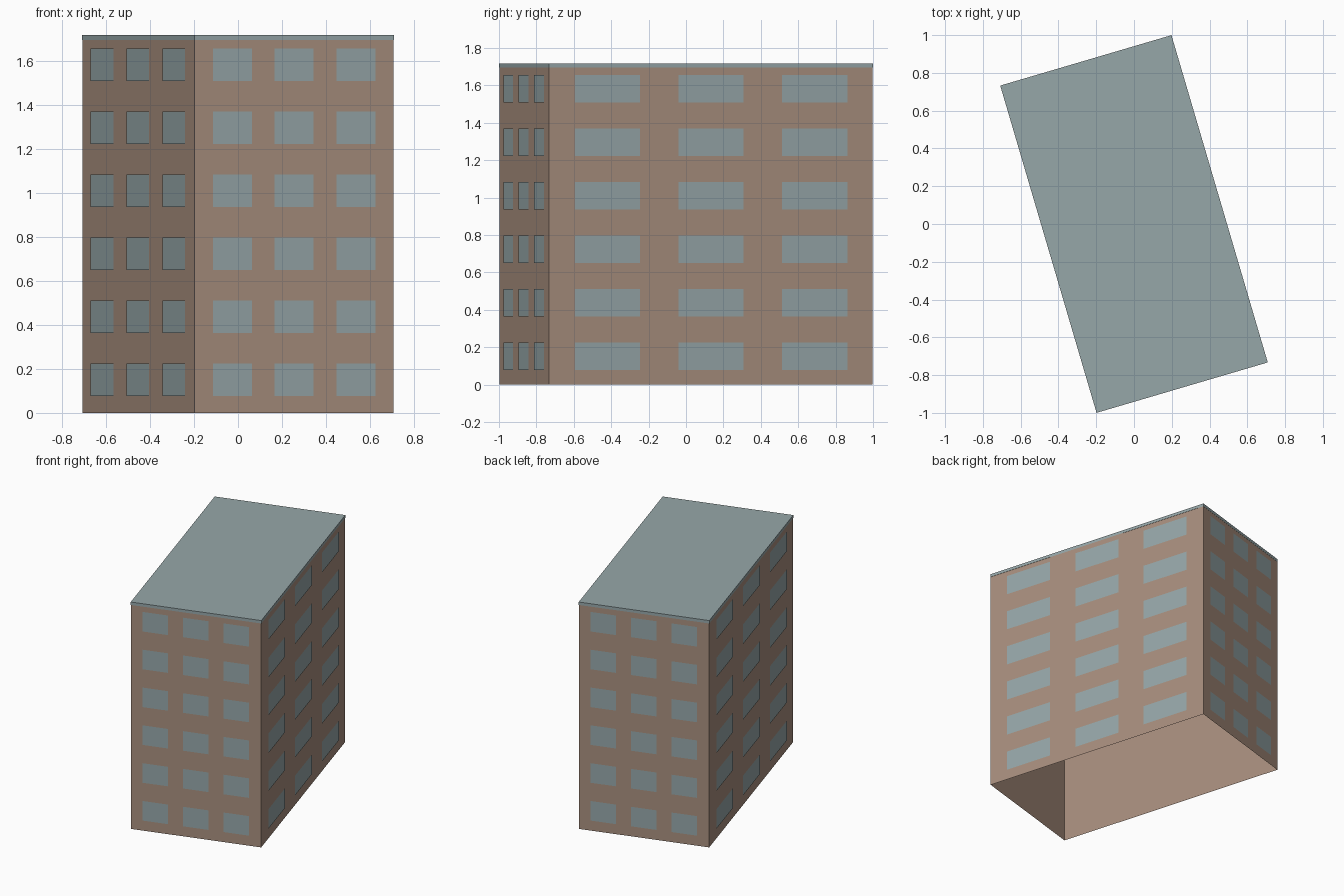
import bpy, bmesh, math
from mathutils import Matrix, Vector

cube = bpy.data.objects.get("Cube")
if cube:
    bpy.data.objects.remove(cube, do_unlink=True)


def material(name, rgb):
    m = bpy.data.materials.new(name)
    m.use_nodes = True
    m.diffuse_color = (*rgb, 1)
    m.node_tree.nodes["Principled BSDF"].inputs["Base Color"].default_value = (*rgb, 1)
    return m


BROWN = material("brown wall", (0.392, 0.273, 0.208))
GREY = material("blue grey", (0.305, 0.386, 0.395))

WIDTH, DEPTH, HEIGHT = 0.943, 1.804, 1.717
ROOF = 0.022
TURN = Matrix.Rotation(math.radians(16.4), 4, "Z")


def add_object(name, bm, mat):
    bm.transform(TURN)
    mesh = bpy.data.meshes.new(name)
    bm.to_mesh(mesh)
    bm.free()
    mesh.materials.append(mat)
    obj = bpy.data.objects.new(name, mesh)
    bpy.context.collection.objects.link(obj)


def block(z0, z1, grow=0.0):
    bm = bmesh.new()
    bmesh.ops.create_cube(bm, size=1)
    bmesh.ops.scale(bm, vec=(WIDTH + grow, DEPTH + grow, z1 - z0), verts=bm.verts)
    bmesh.ops.translate(bm, vec=(0, 0, (z0 + z1) / 2), verts=bm.verts)
    return bm


# Wall shell, open at the bottom and covered by the roof slab
bm = block(0, HEIGHT - ROOF)
caps = [f for f in bm.faces if abs(f.normal.z) > 0.5]
bmesh.ops.delete(bm, geom=caps, context="FACES_ONLY")
add_object("walls", bm, BROWN)

# Roof slab
add_object("roof", block(HEIGHT - ROOF, HEIGHT, 0.002), GREY)


# Window panes: three columns and six storeys on each wall
def windows(name, length, offset, angle, pane, pitch):
    bm = bmesh.new()
    spin = Matrix.Rotation(angle, 3, "Z")
    for storey in range(6):
        z = 0.077 + storey * HEIGHT / 6
        for column in (-1, 0, 1):
            x = column * pitch * length
            w = pane * length / 2
            corners = [(x - w, z), (x + w, z), (x + w, z + 0.148), (x - w, z + 0.148)]
            bm.faces.new([bm.verts.new(spin @ Vector((u, -offset - 0.003, v)))
                          for u, v in corners])
    add_object(name, bm, GREY)


for side, angle in (("front", 0), ("back", math.pi)):
    windows(side + "_windows", WIDTH, DEPTH / 2, angle, 0.196, 0.311)
for side, angle in (("left", math.pi / 2), ("right", -math.pi / 2)):
    windows(side + "_windows", DEPTH, WIDTH / 2, angle, 0.202, 0.32)
